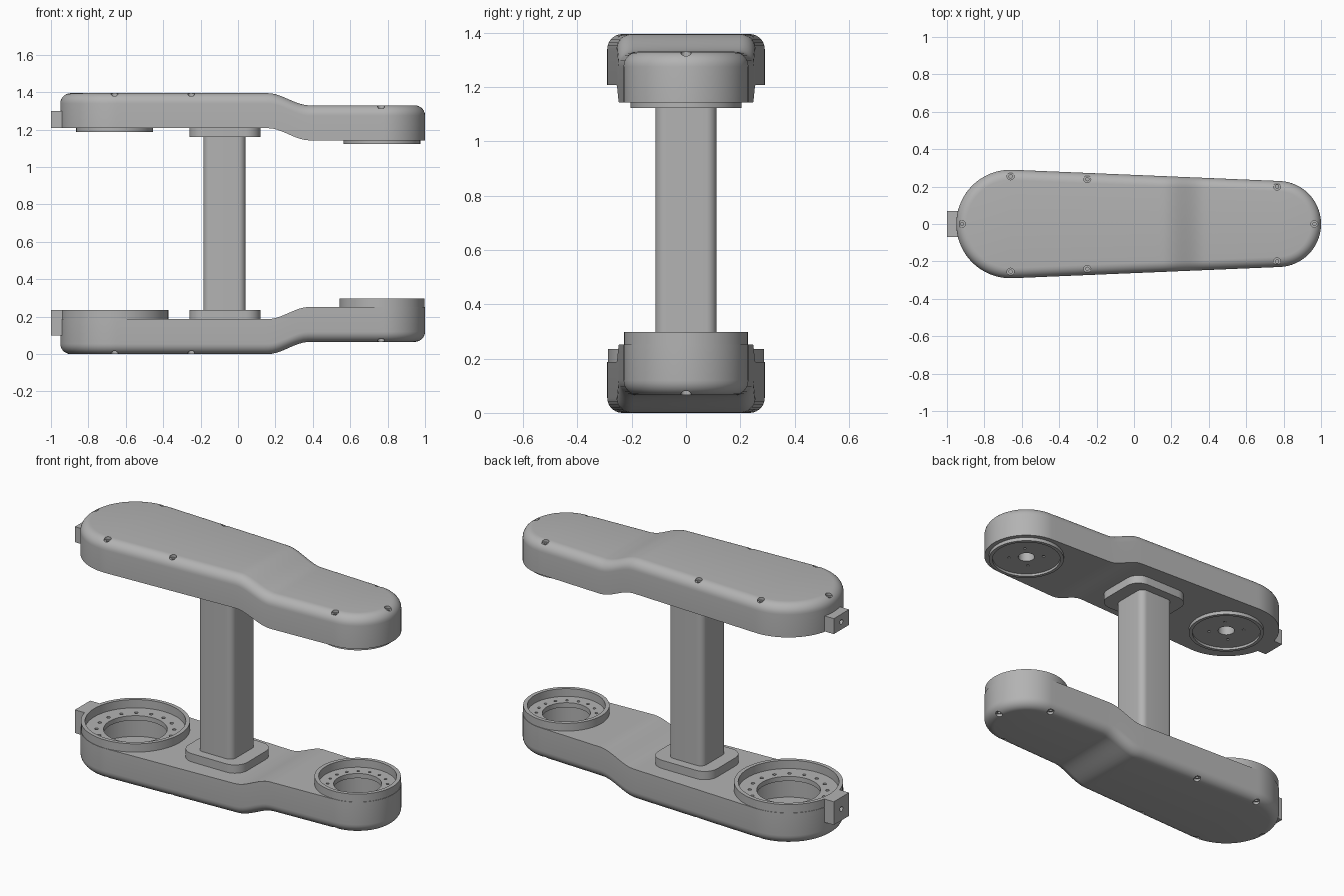
import bpy, bmesh, math
from mathutils import Matrix

if "Cube" in bpy.data.objects:
    bpy.data.objects.remove(bpy.data.objects["Cube"], do_unlink=True)

H = 1.395                      # overall height, upper arm mirrors the lower one
LX, LR = -0.66, 0.29           # large end: centre and radius
SX, SR = 0.77, 0.23            # small end: centre and radius
THICK, STEP, FILLET = 0.187, 0.065, 0.055

grey = bpy.data.materials.new("light_grey")
grey.use_nodes = True
colour = (0.45, 0.45, 0.45, 1)
grey.diffuse_color = colour
grey.node_tree.nodes["Principled BSDF"].inputs["Base Color"].default_value = colour


def add(name, bm, flip=False):
    """Turn a bmesh into a named object, mirrored to the upper side if asked."""
    if flip:
        for v in bm.verts:
            v.co.z = H - v.co.z
    bmesh.ops.recalc_face_normals(bm, faces=bm.faces)
    me = bpy.data.meshes.new(name)
    bm.to_mesh(me)
    bm.free()
    me.materials.append(grey)
    ob = bpy.data.objects.new(name, me)
    bpy.context.collection.objects.link(ob)
    return ob


def smooth(ob):
    bpy.ops.object.select_all(action='DESELECT')
    ob.select_set(True)
    bpy.context.view_layer.objects.active = ob
    bpy.ops.object.shade_smooth_by_angle(angle=math.radians(32))


def cut(ob, holes, flip=False, seg=48, turn=Matrix()):
    """Cut round holes (x, y, radius, z0, z1) out of an object."""
    bm = bmesh.new()
    for x, y, r, z0, z1 in holes:
        place = Matrix.Translation((x, y, (z0 + z1) / 2)) @ turn
        bmesh.ops.create_cone(bm, cap_ends=True, segments=seg, radius1=r, radius2=r,
                              depth=z1 - z0, matrix=place)
    tool = add("cutter", bm, flip)
    mod = ob.modifiers.new("cut", 'BOOLEAN')
    mod.operation, mod.solver, mod.object = 'DIFFERENCE', 'EXACT', tool
    bpy.context.view_layer.objects.active = ob
    bpy.ops.object.modifier_apply(modifier=mod.name)
    bpy.data.objects.remove(tool, do_unlink=True)


def lift(x):
    """Height offset of the arm along its length: an S-shaped step."""
    t = min(max((x - 0.16) / 0.22, 0), 1)
    return STEP * t * t * (3 - 2 * t)


def half_outline(inset):
    """Tapered stadium from the large tip to the small tip, y >= 0 side."""
    a = math.acos((LR - SR) / (SX - LX))
    r1, r2 = LR - inset, SR - inset
    n, m = 28, 60
    pts = []
    for i in range(n + 1):
        t = math.pi + (a - math.pi) * i / n
        pts.append((LX + r1 * math.cos(t), r1 * math.sin(t)))
    x0, y0 = pts[-1]
    x1, y1 = SX + r2 * math.cos(a), r2 * math.sin(a)
    pts += [(x0 + (x1 - x0) * i / m, y0 + (y1 - y0) * i / m) for i in range(1, m)]
    for i in range(n + 1):
        t = a * (1 - i / n)
        pts.append((SX + r2 * math.cos(t), r2 * math.sin(t)))
    return pts


def arm(name, flip):
    bm = bmesh.new()
    levels = [(0, THICK)]
    for i in range(8):
        t = math.pi / 2 * i / 7
        levels.append((FILLET * (1 - math.cos(t)), FILLET * (1 - math.sin(t))))
    rings = []
    for inset, z in levels:
        half = half_outline(inset)
        loop = half + [(x, -y) for x, y in half[-2:0:-1]]
        rings.append([bm.verts.new((x, y, z + lift(x))) for x, y in loop])
    n = len(rings[0])
    for a, b in zip(rings, rings[1:]):
        for i in range(n):
            j = (i + 1) % n
            bm.faces.new((a[i], a[j], b[j], b[i]))
    # flat faces closed with strips across the width
    for ring in (rings[0], rings[-1]):
        for i in range(n // 2):
            quad = [ring[i], ring[i + 1], ring[-i - 1], ring[-i % n]]
            bm.faces.new(list(dict.fromkeys(quad)))
    ob = add(name, bm, flip)
    # countersunk screw holes around the rounded edge
    spots = [(-0.92, 0), (0.965, 0)]
    for x, y in ((-0.66, 0.255), (-0.25, 0.24), (0.765, 0.2)):
        spots += [(x, y), (x, -y)]
    for r, depth in ((0.019, 0.016), (0.009, 0.026)):
        cut(ob, [(x, y, r, lift(x) - 0.05, lift(x) + depth) for x, y in spots], flip, 20)
    return ob


def lathe(name, x, profile, flip=False, seg=72):
    """Closed ring profile of (radius, z) spun about a vertical axis at x."""
    bm = bmesh.new()
    loops = []
    for i in range(seg):
        t = 2 * math.pi * i / seg
        loops.append([bm.verts.new((x + r * math.cos(t), r * math.sin(t), z))
                      for r, z in profile])
    k = len(profile)
    for i in range(seg):
        a, b = loops[i], loops[(i + 1) % seg]
        for j in range(k):
            bm.faces.new((a[j], b[j], b[(j + 1) % k], a[(j + 1) % k]))
    return add(name, bm, flip)


def block(name, x0, x1, half_y, z0, z1, radius=0, flip=False):
    """Box with optionally rounded vertical edges."""
    bm = bmesh.new()
    bmesh.ops.create_cube(bm, size=1)
    for v in bm.verts:
        v.co = ((x0 + x1) / 2 + v.co.x * (x1 - x0), v.co.y * 2 * half_y,
                (z0 + z1) / 2 + v.co.z * (z1 - z0))
    if radius:
        up = [e for e in bm.edges if abs(e.verts[0].co.z - e.verts[1].co.z) > 0.01]
        bmesh.ops.bevel(bm, geom=up, offset=radius, segments=8, profile=0.5,
                        affect='EDGES')
    return add(name, bm, flip)


def circle(x, r, count, hole, z0, z1):
    return [(x + r * math.cos(2 * math.pi * (i + 0.5) / count),
             r * math.sin(2 * math.pi * (i + 0.5) / count), hole, z0, z1)
            for i in range(count)]


parts = []
left_top, right_top = THICK, THICK + STEP

# lower arm with two open bearing seats
lower = arm("lower_arm", False)
cut(lower, [(LX, 0, 0.235, 0.035, 0.16), (SX, 0, 0.178, 0.1, 0.225)])
cut(lower, [(LX, 0, 0.168, 0.1, 0.3), (SX, 0, 0.127, 0.17, 0.4)])
cut(lower, circle(LX, 0.205, 16, 0.01, left_top - 0.015, 0.3)
    + circle(SX, 0.158, 16, 0.008, right_top - 0.015, 0.4), seg=16)
parts.append(lower)
for name, x, r, z, top in (("large_seat_rim", LX, 0.2875, left_top, 0.235),
                           ("small_seat_rim", SX, 0.2275, right_top, 0.297)):
    parts.append(lathe(name, x, [(r, z - 0.01), (r, top), (r - 0.022, top),
                                 (r - 0.022, z - 0.01)]))

# upper arm with two shallow mounting discs underneath
upper = arm("upper_arm", True)
cut(upper, [(LX, 0, 0.045, left_top - 0.1, 0.4),
            (SX, 0, 0.045, right_top - 0.1, 0.4)], True)
parts.append(upper)
for name, x, z in (("large_end_disc", LX, left_top), ("small_end_disc", SX, right_top)):
    disc = lathe(name, x, [(0.205, z - 0.01), (0.205, z + 0.02), (0.186, z + 0.02),
                           (0.186, z + 0.006), (0.045, z + 0.006),
                           (0.045, z - 0.01)], True)
    cut(disc, circle(x, 0.095, 4, 0.008, z - 0.004, z + 0.05), True, 16)
    parts.append(disc)

# column, flanges and end lugs
parts.append(block("column", -0.185, 0.04, 0.1125, left_top - 0.01,
                   H - left_top + 0.01, 0.038))
for side, flip, low, high in (("lower", False, 0.1, 0.235), ("upper", True, 0.095, 0.185)):
    parts.append(block(side + "_flange", -0.26, 0.12, 0.165, left_top - 0.005, 0.235,
                       0.08, flip))
    lug = block(side + "_end_lug", -1.0, -0.932, 0.07, low, high, 0, flip)
    mid = (low + high) / 2
    cut(lug, [(-1.0, 0, 0.014, mid - 0.04, mid + 0.04)], flip, 20,
        Matrix.Rotation(math.pi / 2, 4, 'Y'))
    parts.append(lug)

for ob in parts:
    smooth(ob)
